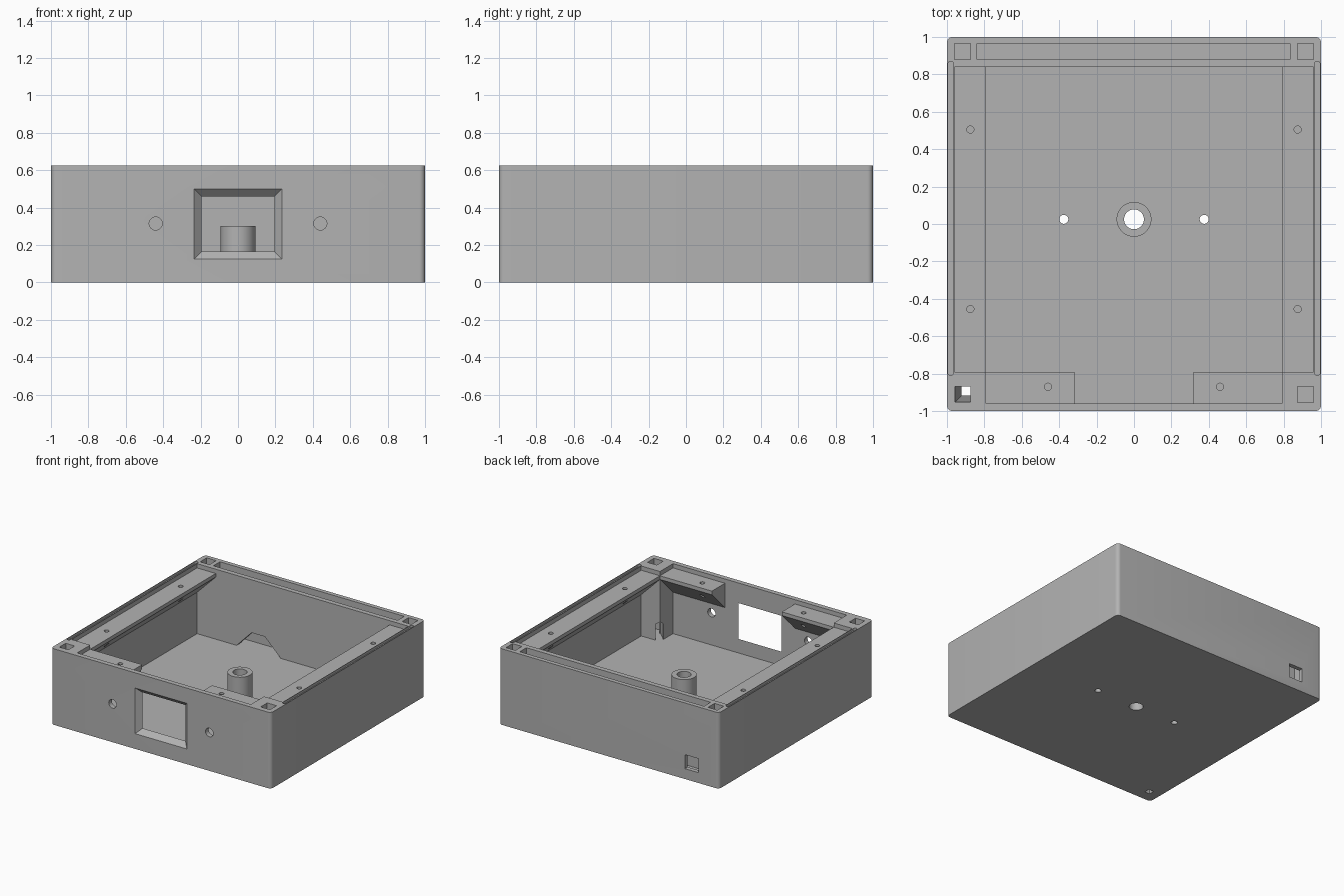
import bpy, bmesh, math
from mathutils import Vector

if "Cube" in bpy.data.objects:
    bpy.data.objects.remove(bpy.data.objects["Cube"], do_unlink=True)

grey = bpy.data.materials.new("plain grey")
grey.use_nodes = True
colour = (0.45, 0.45, 0.45, 1)
grey.diffuse_color = colour
grey.node_tree.nodes["Principled BSDF"].inputs["Base Color"].default_value = colour

HEIGHT, FLOOR, WALL = 0.625, 0.05, 0.96      # overall height, floor top, inner wall face
POST, BACK, LEDGE = 0.79, 0.84, 0.59         # corner post edge, back wall face, ledge top
ABOVE = HEIGHT + 0.05


def loft(name, ring_a, ring_b):
    """Closed solid between two matching rings of 3D points."""
    bm = bmesh.new()
    a = [bm.verts.new(p) for p in ring_a]
    b = [bm.verts.new(p) for p in ring_b]
    bm.faces.new(a)
    bm.faces.new(b[::-1])
    for i in range(len(a)):
        j = (i + 1) % len(a)
        bm.faces.new((a[i], b[i], b[j], a[j]))
    bmesh.ops.recalc_face_normals(bm, faces=bm.faces)
    mesh = bpy.data.meshes.new(name)
    bm.to_mesh(mesh)
    bm.free()
    ob = bpy.data.objects.new(name, mesh)
    mesh.materials.append(grey)
    bpy.context.collection.objects.link(ob)
    return ob


def prism(name, points, axis, lo, hi):
    """Extrude a 2D outline along x, y or z."""
    place = {"x": lambda p, d: (d, p[0], p[1]),
             "y": lambda p, d: (p[0], d, p[1]),
             "z": lambda p, d: (p[0], p[1], d)}[axis]
    return loft(name, [place(p, lo) for p in points], [place(p, hi) for p in points])


def rect(u0, u1, v0, v1):
    return [(u0, v0), (u1, v0), (u1, v1), (u0, v1)]


def circle(u, v, r, n=40):
    return [(u + r * math.cos(math.tau * i / n), v + r * math.sin(math.tau * i / n))
            for i in range(n)]


def cut(target, cutter):
    mod = target.modifiers.new("cut", "BOOLEAN")
    mod.operation = "DIFFERENCE"
    mod.solver = "EXACT"
    mod.object = cutter
    bpy.context.view_layer.objects.active = target
    bpy.ops.object.modifier_apply(modifier=mod.name)
    bpy.data.objects.remove(cutter, do_unlink=True)


def smooth(ob):
    bpy.ops.object.select_all(action="DESELECT")
    ob.select_set(True)
    bpy.context.view_layer.objects.active = ob
    bpy.ops.object.shade_smooth_by_angle(angle=math.radians(30))


# Housing block with rounded upright corners
housing = prism("housing", rect(-1, 1, -1, 1), "z", 0, HEIGHT)
bm = bmesh.new()
bm.from_mesh(housing.data)
upright = [e for e in bm.edges if abs(e.verts[0].co.z - e.verts[1].co.z) > 0.1]
bmesh.ops.bevel(bm, geom=upright, offset=0.03, segments=6, profile=0.5, affect="EDGES")
bm.to_mesh(housing.data)
bm.free()

# Main cavity, leaving the front corner posts and the thick back wall
cavity = [(-POST, -WALL), (POST, -WALL), (POST, -POST), (WALL, -POST),
          (WALL, BACK), (-WALL, BACK), (-WALL, -POST), (-POST, -POST)]
cut(housing, prism("cavity", cavity, "z", FLOOR, ABOVE))

# Channel inside the back wall, with its inner and outer openings
cut(housing, prism("channel", rect(-0.84, 0.835, 0.88, 0.965), "z", FLOOR, ABOVE))
inlet = [(-0.6, FLOOR), (-0.2, FLOOR), (-0.345, 0.19), (-0.465, 0.19)]
cut(housing, prism("inlet", inlet, "y", 0.82, 0.9))
cut(housing, prism("outlet", rect(-0.815, -0.69, 0.085, 0.2), "y", 0.94, 1.05))

# Corner shafts and shallow side grooves
for s in (-1, 1):
    x0, x1 = sorted((s * 0.875, s * 0.96))
    cut(housing, prism("back_shaft", rect(x0, x1, 0.88, 0.965), "z", FLOOR, ABOVE))
    groove = []
    for y, turn in ((0.855, 0), (-0.795, math.pi)):
        for i in range(9):
            a = turn + math.pi * i / 8
            groove.append((s * 0.98 + 0.015 * math.cos(a), y + 0.015 * math.sin(a)))
    cut(housing, prism("groove", groove, "z", HEIGHT - 0.02, ABOVE))

    # Gabled notch from the shaft through the inner edge of the post
    along = Vector((-s, 1, 0)).normalized()
    across = Vector((s, 1, 0)).normalized()
    outline = [(-0.03, FLOOR), (0.03, FLOOR), (0.03, 0.18), (0, 0.21), (-0.03, 0.18)]
    middle = Vector((s * POST, -POST, 0))
    ends = [[middle + along * d + across * u + Vector((0, 0, z)) for u, z in outline]
            for d in (-0.14, 0.05)]
    cut(housing, loft("notch", *ends))

cut(housing, prism("front_shaft", rect(0.875, 0.96, -0.955, -0.87), "z", FLOOR, ABOVE))
cut(housing, loft("tapered_shaft",
                  [(x, y, ABOVE) for x, y in rect(-0.96, -0.875, -0.955, -0.87)],
                  [(x, y, -0.02) for x, y in rect(-0.92, -0.875, -0.915, -0.87)]))

# Front window with sloping sides, and the round holes beside it
cut(housing, loft("window",
                  [(x, -1.01, z) for x, z in rect(-0.245, 0.245, 0.115, 0.51)],
                  [(x, -0.95, z) for x, z in rect(-0.185, 0.185, 0.175, 0.45)]))
for s in (-1, 1):
    cut(housing, prism("front_hole", circle(s * 0.44, 0.315, 0.035), "y", -1.05, -0.9))
    cut(housing, prism("floor_hole", circle(s * 0.375, 0.025, 0.024), "z", -0.05, 0.1))
cut(housing, prism("centre_hole", circle(0, 0.025, 0.053), "z", -0.05, 0.1))
smooth(housing)

# Central standoff tube
standoff = prism("standoff", circle(0, 0.025, 0.093, 48), "z", FLOOR - 0.005, 0.303)
cut(standoff, prism("bore", circle(0, 0.025, 0.053), "z", -0.05, 0.4))
smooth(standoff)

# Side and front ledges: flat top, short lip, sloping underside
LIP = LEDGE - 0.03
section = [(WALL + 0.005, LEDGE), (POST, LEDGE), (POST, LIP), (WALL + 0.005, LIP - 0.175)]
for s, side in ((-1, "right"), (1, "left")):
    rail = prism(side + "_rail", [(s * u, z) for u, z in section], "y", -POST - 0.005, BACK + 0.005)
    for y in (0.505, -0.455):
        cut(rail, prism("screw_hole", circle(s * 0.875, y, 0.019, 24), "z", 0.3, ABOVE))
    ledge = prism(side + "_front_ledge", [(-u, z) for u, z in section], "x", s * 0.318, s * (POST + 0.005))
    cut(ledge, prism("screw_hole", circle(s * 0.46, -0.87, 0.019, 24), "z", 0.3, ABOVE))
    smooth(rail)
    smooth(ledge)
